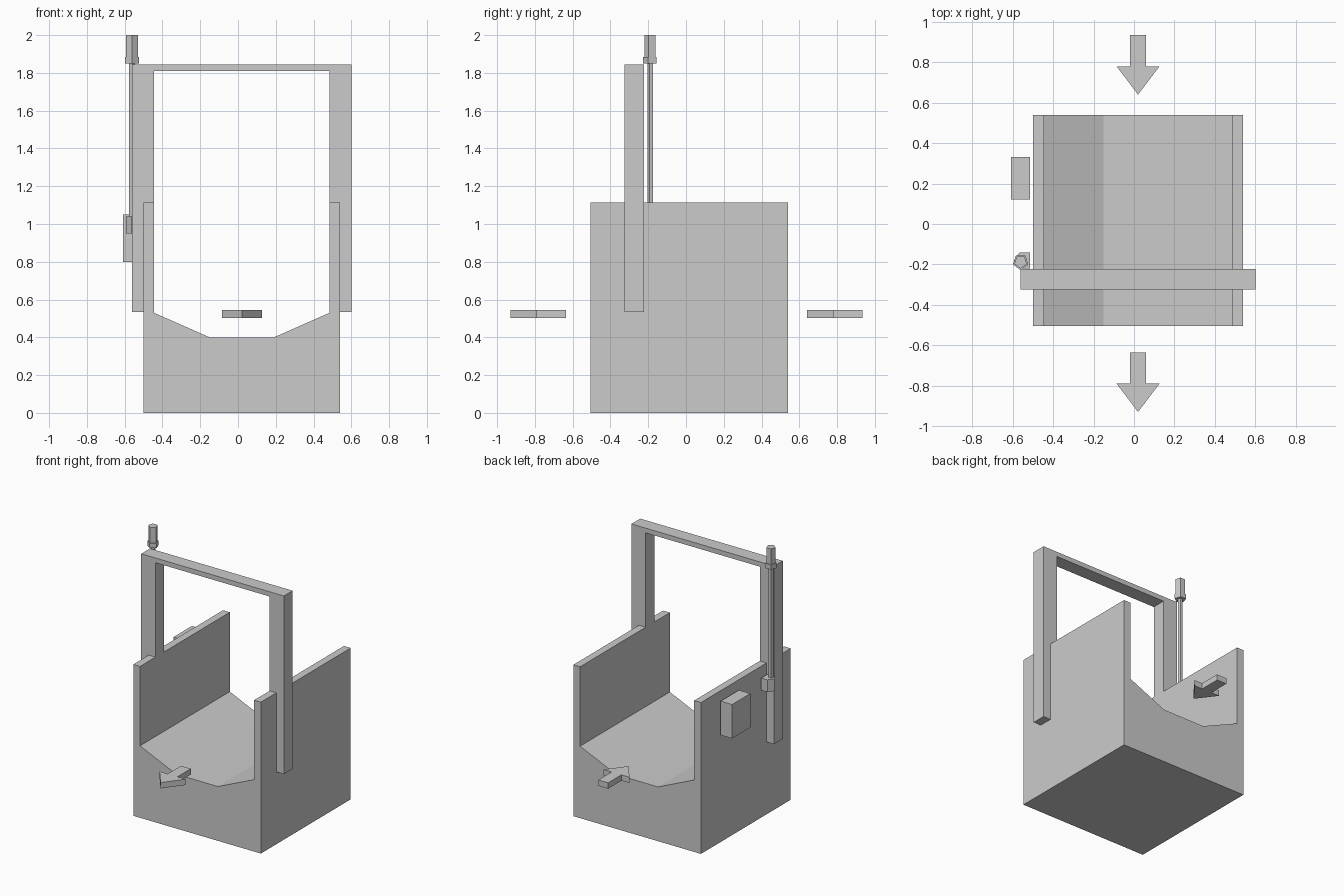
import bpy, bmesh
from math import cos, sin, radians
from mathutils import Vector

if "Cube" in bpy.data.objects:
    bpy.data.objects.remove(bpy.data.objects["Cube"])

CX = 0.02  # symmetry line of the scanner body


def prism(name, profile, axis, lo, hi):
    """Extrude a 2D profile along 'y' (profile is x,z) or 'z' (profile is x,y)."""
    place = (lambda a, b: (a, lo, b)) if axis == 'y' else (lambda a, b: (a, b, lo))
    step = Vector((0, hi - lo, 0)) if axis == 'y' else Vector((0, 0, hi - lo))
    bm = bmesh.new()
    face = bm.faces.new([bm.verts.new(place(a, b)) for a, b in profile])
    ext = bmesh.ops.extrude_face_region(bm, geom=[face], use_keep_orig=True)
    verts = [v for v in ext['geom'] if isinstance(v, bmesh.types.BMVert)]
    bmesh.ops.translate(bm, verts=verts, vec=step)
    bmesh.ops.recalc_face_normals(bm, faces=bm.faces[:])
    mesh = bpy.data.meshes.new(name)
    bm.to_mesh(mesh)
    bm.free()
    obj = bpy.data.objects.new(name, mesh)
    bpy.context.collection.objects.link(obj)
    return obj


def symmetric(half):
    """Complete a right-hand half profile (offsets from CX) with its mirror."""
    return [(CX + x, z) for x, z in half] + [(CX - x, z) for x, z in reversed(half)]


def pentagon(cx, cy, r):
    angles = [radians(-90 + 72 * i) for i in range(5)]
    return [(cx + r * cos(a), cy + r * sin(a)) for a in angles]


def rectangle(x0, x1, y0, y1):
    return [(x0, y0), (x1, y0), (x1, y1), (x0, y1)]


# trough body with a sloped floor
prism("trough_body", symmetric([(0.17, 0.40), (0.465, 0.53), (0.465, 1.115),
                                (0.52, 1.115), (0.52, 0.0)]), 'y', -0.505, 0.54)

# arch straddling the walls
prism("gate_arch", symmetric([(0.465, 1.81), (0.465, 0.533), (0.581, 0.533),
                              (0.581, 1.845)])[::-1], 'y', -0.325, -0.223)

# signal pole, collar and lamp
PX, PY = -0.561, -0.188
prism("signal_pole", pentagon(PX, PY, 0.017), 'z', 1.0, 1.86)
prism("lamp_collar", pentagon(PX, PY, 0.040), 'z', 1.85, 1.885)
prism("signal_lamp", pentagon(PX, PY, 0.033), 'z', 1.885, 2.0)

# pole bracket and control box on the left wall
prism("pole_bracket", [(-0.515, -0.22), (-0.565, -0.22), (-0.594, -0.18),
                       (-0.565, -0.14), (-0.515, -0.14)], 'z', 0.95, 1.04)
prism("control_box", rectangle(-0.608, -0.515, 0.12, 0.332), 'z', 0.80, 1.05)

# flow arrows at entrance and exit, both pointing to the front
for name, tip in (("exit_arrow", -0.93), ("entry_arrow", 0.64)):
    half = [(0.0, tip), (0.106, tip + 0.14), (0.04, tip + 0.14), (0.04, tip + 0.295)]
    outline = [(CX + x, y) for x, y in half]
    outline += [(CX - x, y) for x, y in reversed(half[1:])]
    prism(name, outline, 'z', 0.503, 0.546)
